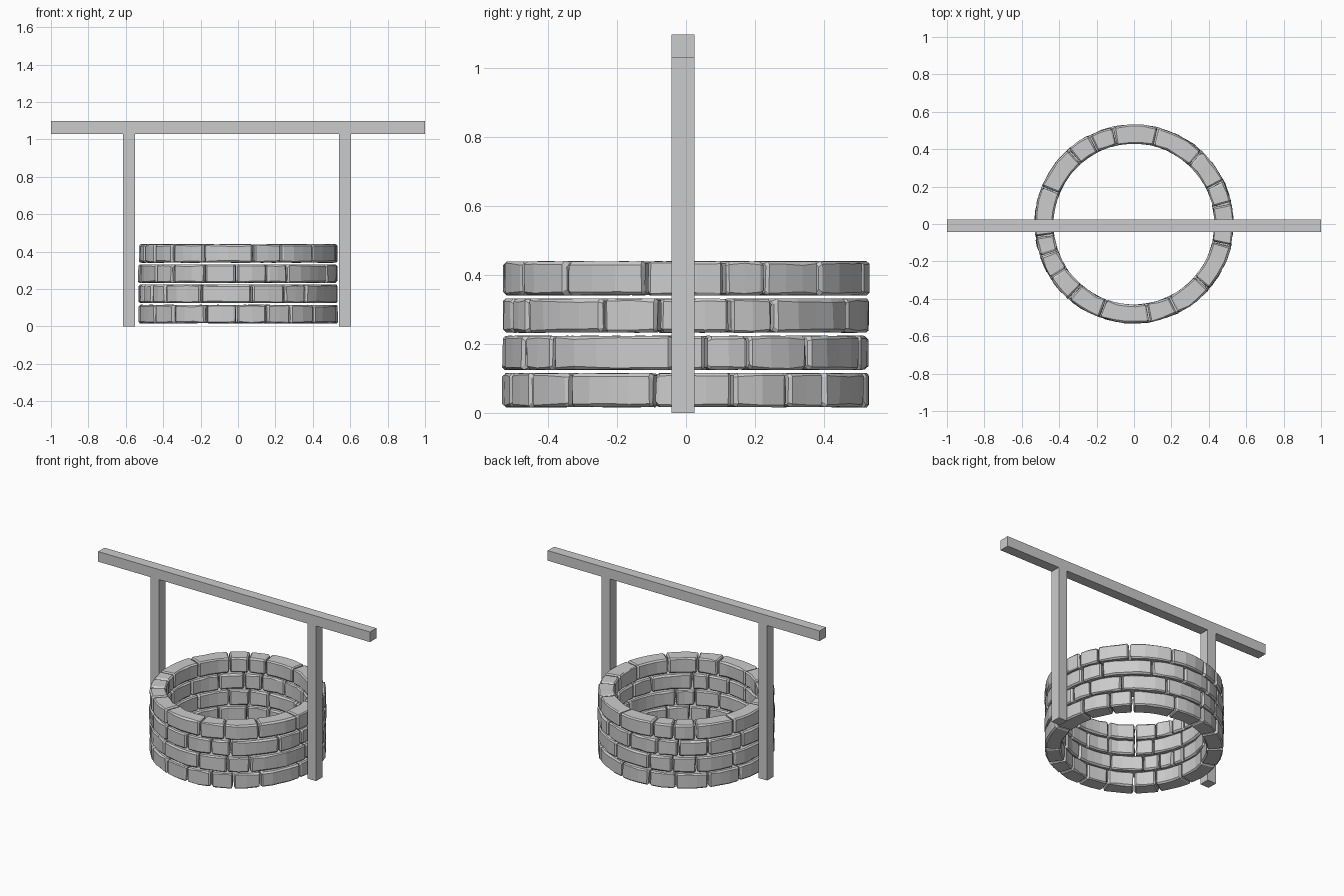
import bpy, bmesh, math, random
from mathutils import Vector

if "Cube" in bpy.data.objects:
    bpy.data.objects.remove(bpy.data.objects["Cube"])
random.seed(4)


def material(name, col):
    m = bpy.data.materials.new(name)
    m.diffuse_color = (*col, 1)
    m.use_nodes = True
    m.node_tree.nodes["Principled BSDF"].inputs["Base Color"].default_value = m.diffuse_color
    return m


grey = material("plain grey", (0.6, 0.6, 0.6))


def finish(bm, name):
    bmesh.ops.recalc_face_normals(bm, faces=bm.faces)
    me = bpy.data.meshes.new(name)
    bm.to_mesh(me)
    bm.free()
    me.materials.append(grey)
    ob = bpy.data.objects.new(name, me)
    bpy.context.collection.objects.link(ob)
    return ob


def box(name, lo, hi):
    bm = bmesh.new()
    bmesh.ops.create_cube(bm, size=1)
    lo, hi = Vector(lo), Vector(hi)
    for v in bm.verts:
        v.co = Vector((v.co[i] * (hi[i] - lo[i]) + (lo[i] + hi[i]) / 2) for i in range(3))
    return finish(bm, name)


# Timber frame
box("left_post", (-0.615, -0.042, 0), (-0.55, 0.025, 1.03))
box("right_post", (0.54, -0.042, 0), (0.604, 0.025, 1.03))
box("cross_beam", (-1, -0.042, 1.03), (1, 0.025, 1.097))

R_IN, R_OUT = 0.431, 0.531


def jit(s):
    return random.uniform(-s, s)


def add_stone(bm, a0, a1, z0, z1):
    """One curved, chipped stone between two angles (radians)."""
    gap, cut = 0.004 / 0.5, 0.009 / 0.5
    a0, a1 = a0 + gap, a1 - gap
    n = max(2, round((a1 - a0) / math.radians(8)))
    stations = [(a0, 0.009)]
    stations += [(a0 + cut + (a1 - a0 - 2 * cut) * i / n, 0) for i in range(n + 1)]
    stations += [(a1, 0.009)]
    rings = []
    for a, inset in stations:
        ri, ro = R_IN + inset + jit(0.002), R_OUT - inset + jit(0.003)
        zl, zh = z0 + inset * 0.7, z1 - inset * 0.7
        c = 0.008 + jit(0.003)
        # chamfered cross-section
        prof = [(ri + c, zl), (ro - c, zl), (ro, zl + c), (ro, zh - c),
                (ro - c, zh), (ri + c, zh), (ri, zh - c), (ri, zl + c)]
        ring = []
        for r, z in prof:
            r, t = r + jit(0.0015), a + jit(0.004)
            ring.append(bm.verts.new((r * math.cos(t), r * math.sin(t), z + jit(0.001))))
        rings.append(ring)
    for p, q in zip(rings, rings[1:]):
        for k in range(8):
            bm.faces.new((p[k], p[(k + 1) % 8], q[(k + 1) % 8], q[k]))
    bm.faces.new(rings[0])
    bm.faces.new(rings[-1][::-1])


# Joint angles in degrees for each course, bottom to top
courses = [
    [-147, -130, -109, -91, -73, -58, -40, -10, 15, 34, 49, 78, 100, 118, 140, 163, 190],
    [-150, -137, -112, -82, -62, -47, -4, 6.5, 20, 42, 72, 100, 116, 132, 158, 188, 198],
    [-145, -131, -110, -91, -73, -60, -27, -8.6, 14, 28.7, 62, 85, 106, 120, 140, 165, 190],
    [-147, -131, -110, -81, -64, -41, -12.7, 12.2, 25.7, 47, 75.7, 102.5, 116.6, 131.4,
     158, 187.5, 199],
]

# Stone courses of the well wall
for i, joints in enumerate(courses):
    z0 = 0.017 + i * 0.108
    bm = bmesh.new()
    for a, b in zip(joints, joints[1:] + [joints[0] + 360]):
        add_stone(bm, math.radians(a), math.radians(b), z0, z0 + 0.098)
    finish(bm, f"stone_course_{i + 1}")
